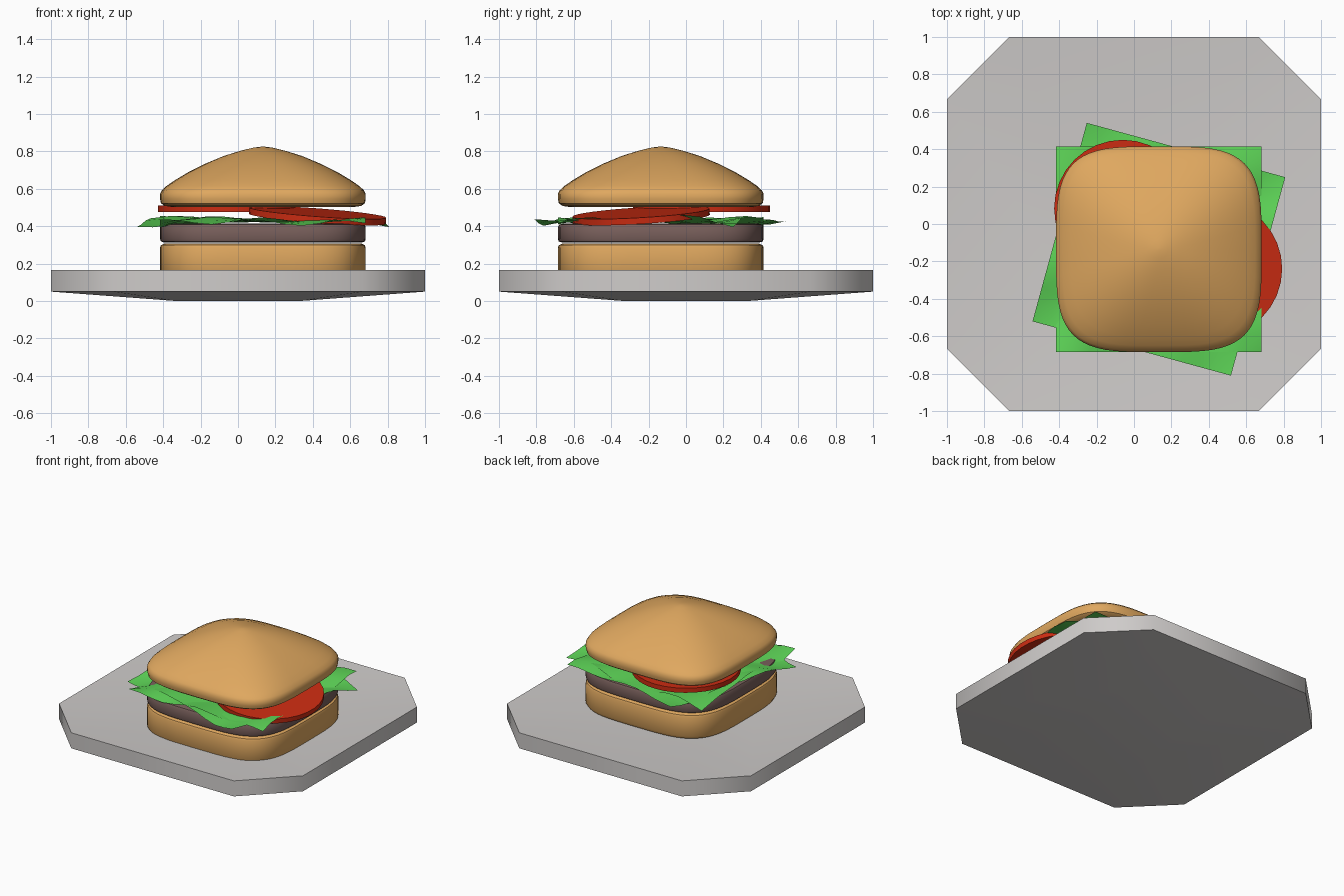
import bpy, bmesh, math

if "Cube" in bpy.data.objects:
    bpy.data.objects.remove(bpy.data.objects["Cube"])

CX, CY = 0.133, -0.135      # centre of the burger stack


def material(name, rgb):
    m = bpy.data.materials.new(name)
    m.diffuse_color = (*rgb, 1)
    m.use_nodes = True
    m.node_tree.nodes["Principled BSDF"].inputs["Base Color"].default_value = m.diffuse_color
    return m


BUN = material("toasted bun", (0.74, 0.39, 0.115))
MEAT = material("cooked meat", (0.19, 0.115, 0.105))
GREEN = material("lettuce green", (0.11, 0.66, 0.095))
RED = material("tomato red", (0.60, 0.025, 0.006))
WHITE = material("plate grey", (0.62, 0.60, 0.59))


def finish(name, bm, mat, angle=40):
    bmesh.ops.recalc_face_normals(bm, faces=bm.faces)
    me = bpy.data.meshes.new(name)
    bm.to_mesh(me)
    bm.free()
    me.materials.append(mat)
    ob = bpy.data.objects.new(name, me)
    bpy.context.collection.objects.link(ob)
    bpy.ops.object.select_all(action='DESELECT')
    ob.select_set(True)
    bpy.context.view_layer.objects.active = ob
    bpy.ops.object.shade_smooth_by_angle(angle=math.radians(angle))
    return ob


def rounded_square_loft(name, profile, mat, segs=64):
    """Stack rounded squares given as (half width, height, squareness)."""
    bm = bmesh.new()
    rings = []
    for r, z, n in profile:
        ring = []
        for i in range(segs):
            a = 2 * math.pi * i / segs
            c, s = math.cos(a), math.sin(a)
            x = math.copysign(abs(c) ** (2 / n), c) * r
            y = math.copysign(abs(s) ** (2 / n), s) * r
            ring.append(bm.verts.new((CX + x, CY + y, z)))
        rings.append(ring)
    for a, b in zip(rings, rings[1:]):
        for i in range(segs):
            j = (i + 1) % segs
            bm.faces.new((a[i], a[j], b[j], b[i]))
    bm.faces.new(rings[0])
    bm.faces.new(rings[-1])
    return finish(name, bm, mat)


# Plate: shallow octagonal dish with a square centre
bm = bmesh.new()
T = 2 / 3
outline = [(T, -1), (1, -T), (1, T), (T, 1), (-T, 1), (-1, T), (-1, -T), (-T, -1)]
inner = [(T / 2, -T / 2), (T / 2, T / 2), (-T / 2, T / 2), (-T / 2, -T / 2)]
rims = []
for z_rim, z_mid in ((0.05, 0.0), (0.165, 0.115)):
    rim = [bm.verts.new((x, y, z_rim)) for x, y in outline]
    mid = [bm.verts.new((x, y, z_mid)) for x, y in inner]
    bm.faces.new(mid)
    for k in range(4):
        bm.faces.new((rim[2 * k], rim[2 * k + 1], mid[k]))
        bm.faces.new((rim[2 * k + 1], rim[(2 * k + 2) % 8], mid[(k + 1) % 4], mid[k]))
    rims.append(rim)
for i in range(8):
    j = (i + 1) % 8
    bm.faces.new((rims[0][i], rims[0][j], rims[1][j], rims[1][i]))
finish("plate", bm, WHITE, 50)

# Bottom bun and patty
Q = 3.8
rounded_square_loft("bottom_bun", [
    (0.52, 0.118, Q), (0.54, 0.125, Q), (0.55, 0.145, Q), (0.55, 0.285, Q),
    (0.545, 0.298, Q), (0.525, 0.308, Q)], BUN)
rounded_square_loft("patty", [
    (0.525, 0.312, Q), (0.545, 0.318, Q), (0.55, 0.332, Q), (0.55, 0.395, Q),
    (0.543, 0.408, Q), (0.52, 0.414, Q)], MEAT)


# Lettuce: two wavy square sheets, one turned
def lettuce(name, turn, phase):
    bm = bmesh.new()
    bmesh.ops.create_grid(bm, x_segments=12, y_segments=12, size=0.55)
    c, s = math.cos(turn), math.sin(turn)
    for v in bm.verts:
        x, y = v.co.x, v.co.y
        edge = max(abs(x), abs(y)) / 0.55
        wave = math.sin(9 * x + phase) * math.cos(8 * y - phase) + 0.5 * math.sin(13 * (x - y) + 2 * phase)
        z = 0.432 + (0.008 + 0.017 * edge ** 2) * wave - 0.014 * (abs(x * y) / 0.3) ** 2
        v.co = (CX + c * x - s * y, CY + s * x + c * y, z)
    finish(name, bm, GREEN)


lettuce("lettuce_lower", 0.0, 0.6)
lettuce("lettuce_upper", math.radians(-15.3), 2.3)


# Tomato slices
def tomato(name, loc, rot):
    bm = bmesh.new()
    bmesh.ops.create_cone(bm, cap_ends=True, segments=32, radius1=0.367, radius2=0.367, depth=0.034)
    ob = finish(name, bm, RED)
    ob.location, ob.rotation_euler = loc, rot


tomato("tomato_slice_back", (-0.06, 0.083, 0.493), (0, 0, 0))
tomato("tomato_slice_front", (0.425, -0.24, 0.456), (0.06, 0.075, 0))

# Top bun: domed
rounded_square_loft("top_bun", [
    (0.49, 0.503, Q), (0.525, 0.508, Q), (0.545, 0.522, Q), (0.55, 0.545, Q),
    (0.55, 0.572, Q), (0.54, 0.592, 3.7), (0.515, 0.615, 3.6), (0.47, 0.646, 3.4),
    (0.40, 0.688, 3.1), (0.31, 0.733, 2.8), (0.21, 0.775, 2.5), (0.12, 0.803, 2.2),
    (0.05, 0.820, 2), (0.01, 0.825, 2)], BUN)
